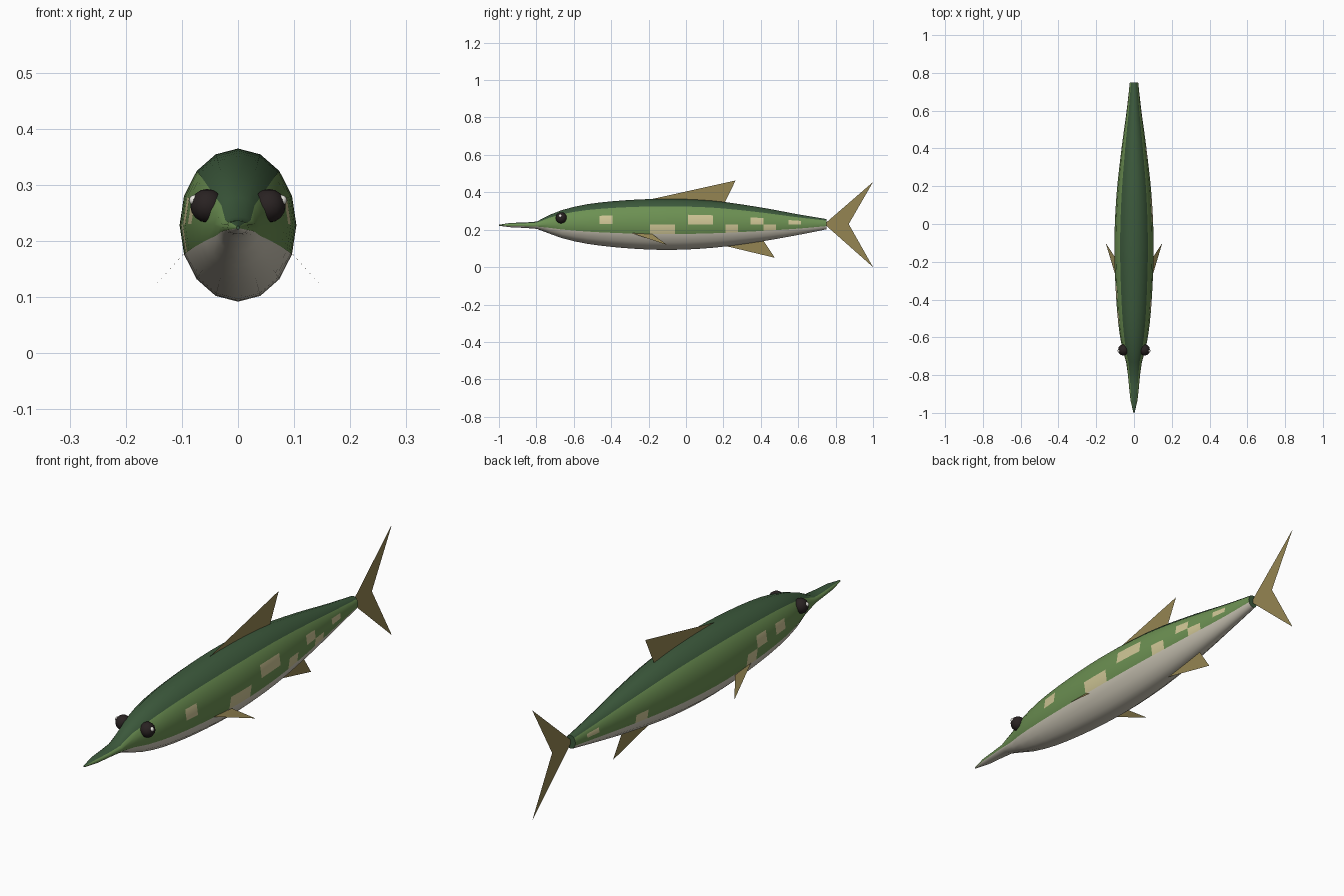
import bpy, bmesh
from math import sin, cos, pi

if "Cube" in bpy.data.objects:
    bpy.data.objects.remove(bpy.data.objects["Cube"])


def material(name, rgb):
    m = bpy.data.materials.new(name)
    m.diffuse_color = (*rgb, 1)
    m.use_nodes = True
    m.node_tree.nodes["Principled BSDF"].inputs["Base Color"].default_value = m.diffuse_color
    return m


DARK = material("dark_green", (0.045, 0.1, 0.045))
GREEN = material("side_green", (0.15, 0.28, 0.085))
BELLY = material("belly_cream", (0.62, 0.58, 0.48))
SPOT = material("spot_yellow", (0.62, 0.56, 0.3))
FIN = material("fin_olive", (0.3, 0.235, 0.085))
EYE = material("eye_black", (0.022, 0.016, 0.016))
GLINT = material("glint_white", (0.85, 0.83, 0.78))


def new_object(name, bm, mats):
    me = bpy.data.meshes.new(name)
    bm.to_mesh(me)
    bm.free()
    for m in mats:
        me.materials.append(m)
    ob = bpy.data.objects.new(name, me)
    bpy.context.collection.objects.link(ob)
    return ob


# body profile: y, top z, bottom z, half width
PROFILE = [
    (-1.0, 0.227, 0.221, 0.003), (-0.93, 0.237, 0.212, 0.019),
    (-0.80, 0.243, 0.205, 0.032), (-0.73, 0.279, 0.179, 0.042),
    (-0.66, 0.306, 0.154, 0.062), (-0.53, 0.336, 0.125, 0.083),
    (-0.33, 0.357, 0.102, 0.098), (-0.10, 0.365, 0.092, 0.104),
    (0.15, 0.354, 0.104, 0.093), (0.40, 0.319, 0.137, 0.066),
    (0.60, 0.282, 0.172, 0.039), (0.75, 0.257, 0.202, 0.022),
]


def slope(i, k):
    a, b = PROFILE[max(i - 1, 0)], PROFILE[min(i + 1, len(PROFILE) - 1)]
    return (b[k] - a[k]) / (b[0] - a[0])


def section(y):
    # smooth interpolation between profile stations
    i = 0
    while i < len(PROFILE) - 2 and y > PROFILE[i + 1][0]:
        i += 1
    p, q = PROFILE[i], PROFILE[i + 1]
    h = q[0] - p[0]
    t = (y - p[0]) / h
    return [(2*t**3 - 3*t*t + 1) * p[k] + (t**3 - 2*t*t + t) * h * slope(i, k)
            + (3*t*t - 2*t**3) * q[k] + (t**3 - t*t) * h * slope(i + 1, k)
            for k in (1, 2, 3)]


# body: 16-sided loft with coloured face rows
SIDES, STEPS = 16, 26
SPOTS = {0: (8, 15, 16, 20, 23), 15: (12, 13, 18, 21),
         7: (7, 9, 24), 8: (10, 20)}
bm = bmesh.new()
rings = []
for i in range(STEPS + 1):
    y = -1 + 1.75 * i / STEPS
    top, bot, w = section(y)
    rings.append([bm.verts.new((w * cos(2*pi*j/SIDES), y,
                                (top + bot)/2 + (top - bot)/2 * sin(2*pi*j/SIDES)))
                  for j in range(SIDES)])
for i in range(STEPS):
    for j in range(SIDES):
        n = (j + 1) % SIDES
        f = bm.faces.new((rings[i][j], rings[i][n], rings[i+1][n], rings[i+1][j]))
        if i in SPOTS.get(j, ()):
            f.material_index = 3
        elif 2 <= j <= 5:
            f.material_index = 0
        elif 9 <= j <= 14:
            f.material_index = 2
        else:
            f.material_index = 1
bm.faces.new(rings[0])
bm.faces.new(rings[-1])
bmesh.ops.recalc_face_normals(bm, faces=bm.faces)
body = new_object("body", bm, (DARK, GREEN, BELLY, SPOT))
bpy.context.view_layer.objects.active = body
body.select_set(True)
bpy.ops.object.shade_smooth_by_angle(angle=pi / 4)


# fins: thin flat sheets
def fin(name, points):
    bm = bmesh.new()
    bm.faces.new([bm.verts.new(p) for p in points])
    bmesh.ops.triangulate(bm, faces=bm.faces)
    return new_object(name, bm, (FIN,))


fin("dorsal_fin", [(0, -0.2, 0.36), (0, 0.2, 0.33), (0, 0.265, 0.463)])
fin("anal_fin", [(0, 0.19, 0.118), (0, 0.475, 0.05), (0, 0.405, 0.155)])
fin("tail_fin", [(0, 0.74, 0.23), (0, 1.0, 0.0), (0, 0.87, 0.23), (0, 1.0, 0.455)])


def ball(name, centre, radius, mat):
    bm = bmesh.new()
    bmesh.ops.create_uvsphere(bm, u_segments=12, v_segments=8, radius=radius)
    bmesh.ops.translate(bm, verts=bm.verts, vec=centre)
    for f in bm.faces:
        f.smooth = True
    return new_object(name, bm, (mat,))


# paired fins and eyes
for side, s in (("right", 1), ("left", -1)):
    fin(side + "_pectoral_fin", [(s*0.093, -0.29, 0.182), (s*0.15, -0.1, 0.118),
                                 (s*0.098, -0.18, 0.176)])
    ball(side + "_eye", (s*0.055, -0.667, 0.263), 0.03, EYE)
    ball(side + "_eye_glint", (s*0.078, -0.672, 0.273), 0.009, GLINT)
